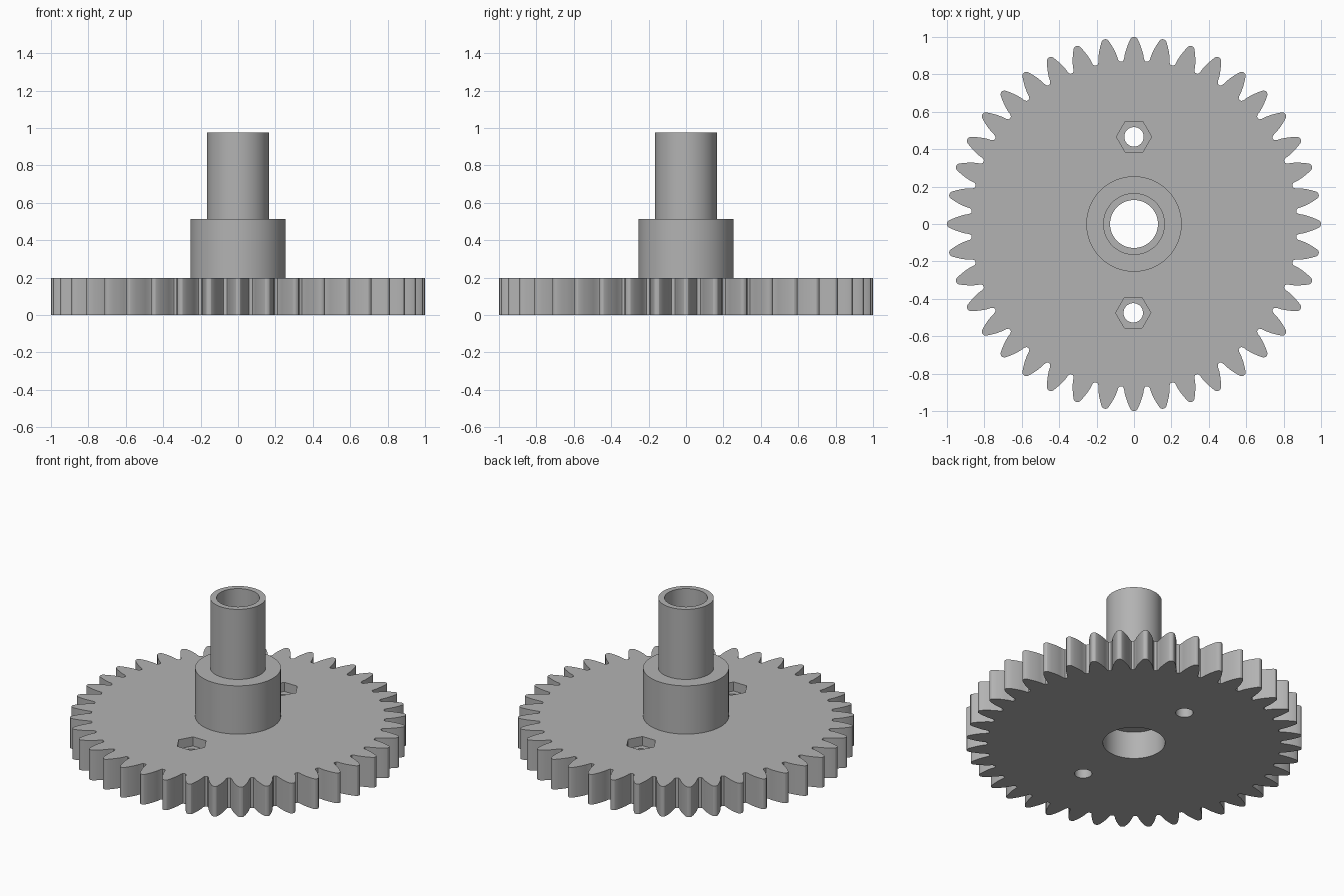
import bpy, bmesh, math

if "Cube" in bpy.data.objects:
    bpy.data.objects.remove(bpy.data.objects["Cube"])

TEETH = 40
GEAR_H = 0.198

grey = bpy.data.materials.new("plain_grey")
grey.diffuse_color = (0.45, 0.45, 0.45, 1)
grey.use_nodes = True
grey.node_tree.nodes["Principled BSDF"].inputs["Base Color"].default_value = grey.diffuse_color


def prism(name, pts, z0, z1):
    """Extrude a closed outline from z0 to z1."""
    bm = bmesh.new()
    face = bm.faces.new([bm.verts.new((x, y, z0)) for x, y in pts])
    ext = bmesh.ops.extrude_face_region(bm, geom=[face])
    for v in ext["geom"]:
        if isinstance(v, bmesh.types.BMVert):
            v.co.z = z1
    bmesh.ops.recalc_face_normals(bm, faces=bm.faces)
    mesh = bpy.data.meshes.new(name)
    bm.to_mesh(mesh)
    bm.free()
    mesh.materials.append(grey)
    obj = bpy.data.objects.new(name, mesh)
    bpy.context.collection.objects.link(obj)
    return obj


def circle(r, n, cx=0, cy=0):
    return [(cx + r * math.cos(2 * math.pi * i / n),
             cy + r * math.sin(2 * math.pi * i / n)) for i in range(n)]


def combine(target, tool, op):
    """Apply a boolean and discard the tool object."""
    mod = target.modifiers.new(op, "BOOLEAN")
    mod.operation, mod.object, mod.solver = op, tool, "EXACT"
    bpy.context.view_layer.objects.active = target
    bpy.ops.object.modifier_apply(modifier=mod.name)
    bpy.data.objects.remove(tool)


# Toothed wheel: one flank (radius, half width), mirrored for each tooth
flank = [(0.872, 0.060), (0.882, 0.054), (0.91, 0.049), (0.94, 0.040),
         (0.97, 0.028), (0.99, 0.018), (0.997, 0.012), (1.0, 0.004)]
tooth = [(r, -w) for r, w in flank] + [(r, w) for r, w in reversed(flank)]
outline = []
for i in range(TEETH):
    a = 2 * math.pi * i / TEETH
    for r, w in tooth:
        t = a + w / r
        outline.append((r * math.cos(t), r * math.sin(t)))
gear = prism("gear_with_shaft", outline, 0, GEAR_H)

# Hub collar and shaft
combine(gear, prism("hub", circle(0.255, 96), 0.1, 0.515), "UNION")
combine(gear, prism("shaft", circle(0.165, 96), 0.3, 0.975), "UNION")

# Through bore and wider socket underneath
combine(gear, prism("bore", circle(0.128, 96), -0.1, 1.1), "DIFFERENCE")
combine(gear, prism("socket", circle(0.185, 96), -0.1, 0.18), "DIFFERENCE")

# Bolt holes with hexagonal nut pockets
for x, y in ((0, 0.466), (-0.004, -0.475)):
    combine(gear, prism("bolt_hole", circle(0.052, 32, x, y), -0.1, 0.3), "DIFFERENCE")
    combine(gear, prism("nut_pocket", circle(0.094, 6, x, y), GEAR_H - 0.06, 0.3), "DIFFERENCE")

bpy.ops.object.select_all(action="DESELECT")
gear.select_set(True)
bpy.context.view_layer.objects.active = gear
bpy.ops.object.shade_smooth_by_angle(angle=math.radians(25))
